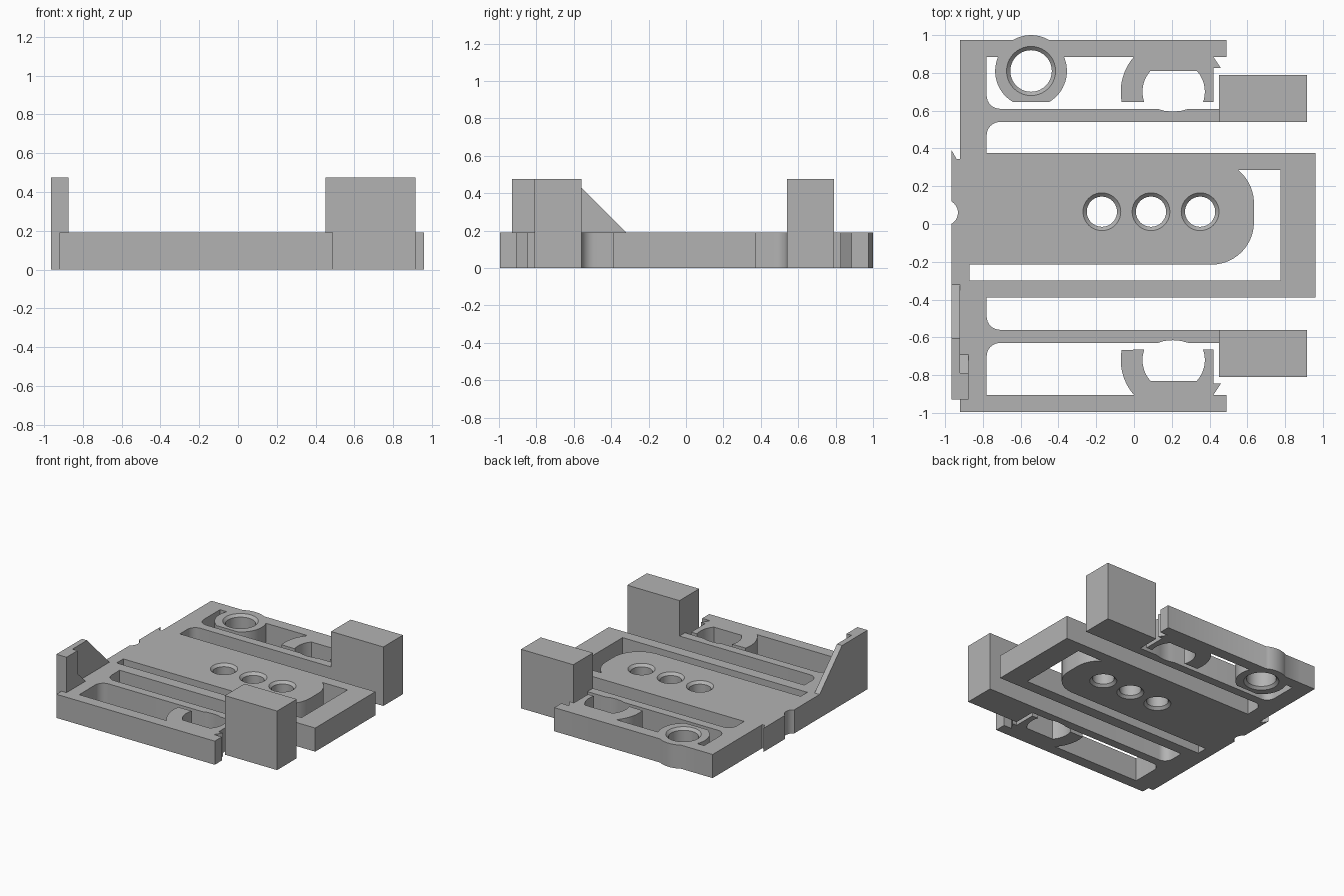
import bpy, bmesh
from math import sin, cos, radians
from mathutils import Vector

if "Cube" in bpy.data.objects:
    bpy.data.objects.remove(bpy.data.objects["Cube"], do_unlink=True)

H, TOP = 0.19, 0.475      # plate thickness, full height

grey = bpy.data.materials.new("plain grey")
grey.use_nodes = True
grey.diffuse_color = (0.45, 0.45, 0.45, 1)
grey.node_tree.nodes["Principled BSDF"].inputs["Base Color"].default_value = grey.diffuse_color


def finish(name, bm):
    bmesh.ops.recalc_face_normals(bm, faces=bm.faces)
    mesh = bpy.data.meshes.new(name)
    bm.to_mesh(mesh)
    bm.free()
    mesh.materials.append(grey)
    obj = bpy.data.objects.new(name, mesh)
    bpy.context.collection.objects.link(obj)
    return obj


def prism(name, pts, lo=0, hi=H, along_x=False):
    """Extrude an outline along z, or a (y, z) outline along x."""
    bm = bmesh.new()
    verts = [bm.verts.new((lo, *p) if along_x else (*p, lo)) for p in pts]
    face = bm.faces.new(verts)
    out = bmesh.ops.extrude_face_region(bm, geom=[face])
    step = Vector((hi - lo, 0, 0)) if along_x else Vector((0, 0, hi - lo))
    bmesh.ops.translate(bm, vec=step, verts=[g for g in out["geom"] if isinstance(g, bmesh.types.BMVert)])
    return finish(name, bm)


def rect(x0, x1, y0, y1):
    return [(x0, y0), (x1, y0), (x1, y1), (x0, y1)]


def arc(cx, cy, r, a0, a1, n=14):
    angles = [radians(a0 + (a1 - a0) * i / n) for i in range(n + 1)]
    return [(cx + r * cos(a), cy + r * sin(a)) for a in angles]


def hole(x, y, r):
    """Round cutter that flares at both faces of the plate."""
    bm = bmesh.new()
    rings = []
    for z, rad in ((-0.01, r + 0.03), (0.02, r), (H - 0.02, r), (H + 0.01, r + 0.03)):
        rings.append([bm.verts.new((*p, z)) for p in arc(x, y, rad, 0, 360, 40)[:-1]])
    for a, b in zip(rings, rings[1:]):
        for i in range(len(a)):
            bm.faces.new((a[i - 1], a[i], b[i], b[i - 1]))
    bm.faces.new(rings[0])
    bm.faces.new(rings[-1])
    return finish("hole_cutter", bm)


def combine(target, other, operation):
    mod = target.modifiers.new(operation, 'BOOLEAN')
    mod.operation, mod.solver, mod.object = operation, 'EXACT', other
    bpy.context.view_layer.objects.active = target
    bpy.ops.object.modifier_apply(modifier=mod.name)
    bpy.data.objects.remove(other, do_unlink=True)


def front(pts):
    """Mirror a rear outline to the front side."""
    return [(x, -0.02 - y) for x, y in pts]


# Base: left spine with the wide middle plate
base = prism("base_plate", rect(-0.92, -0.78, -0.995, 0.975))
parts = [rect(-0.9, 0.96, -0.39, 0.375)]

# Outer strip on the spine, with hooked end and round nick
parts.append([(-0.9, -0.93), (-0.965, -0.93)] + arc(-1.0, 0.06, 0.068, -59, 59, 10)
             + [(-0.965, 0.39), (-0.94, 0.345), (-0.9, 0.345)])

# Side rails, clips and spring arms
rail = rect(-0.9, 0.49, 0.885, 0.975)
clip = ([(0.42, 0.9), (0, 0.9)] + arc(0.21, 0.70, 0.28, 139, 191)
        + arc(0.21, 0.70, 0.165, 199.5, 138) + arc(0.21, 0.70, 0.165, 42, -19.5)
        + [(0.42, 0.645), (0.42, 0.825), (0.46, 0.825), (0.42, 0.885)])
arm = ([(-0.85, 0.68)] + arc(-0.71, 0.68, 0.07, 180, 270, 8)
       + [(0.125, 0.61), (0.16, 0.599), (0.205, 0.595), (0.25, 0.599), (0.29, 0.61),
          (0.45, 0.61), (0.45, 0.54)]
       + arc(-0.71, 0.47, 0.07, 90, 180, 8) + [(-0.85, 0.47)])
for outline in (rail, clip, arm):
    parts += [outline, front(outline)]

# Round boss with a flat inner side
parts.append(arc(-0.545, 0.81, 0.19, -60, 240, 48))

for outline in parts:
    combine(base, prism("part", outline), 'UNION')

# Slot around the rounded tongue
slot = ([(-0.87, -0.30), (-0.87, -0.215)] + arc(0.41, 0.01, 0.225, -90, 0)
        + arc(0.41, 0.11, 0.225, 0, 51) + [(0.775, 0.285), (0.775, -0.30)])
combine(base, prism("slot_cutter", slot, -0.1, H + 0.1), 'DIFFERENCE')

# Flared holes in the tongue and boss
for x, y, r in ((-0.17, 0.065, 0.08), (0.09, 0.065, 0.08), (0.35, 0.065, 0.08), (-0.545, 0.81, 0.11)):
    combine(base, hole(x, y, r), 'DIFFERENCE')

# Tall blocks at the arm ends
block = rect(0.45, 0.915, 0.54, 0.79)
blocks = [prism("rear_block", block, 0, TOP), prism("front_block", front(block), 0, TOP)]

# Sloped corner wall with its thick end and small gusset
wall = prism("corner_wall", [(-0.93, H), (-0.32, H), (-0.605, TOP), (-0.93, TOP)], -0.965, -0.92, True)
post = prism("corner_post", rect(-0.92, -0.875, -0.93, -0.79), H, TOP)
gusset = prism("corner_gusset", [(-0.79, H), (-0.69, H), (-0.79, H + 0.1)], -0.92, -0.875, True)

# Smooth curved sides, keep crisp edges
bpy.ops.object.select_all(action='DESELECT')
base.select_set(True)
bpy.context.view_layer.objects.active = base
bpy.ops.object.shade_smooth_by_angle(angle=radians(30))
